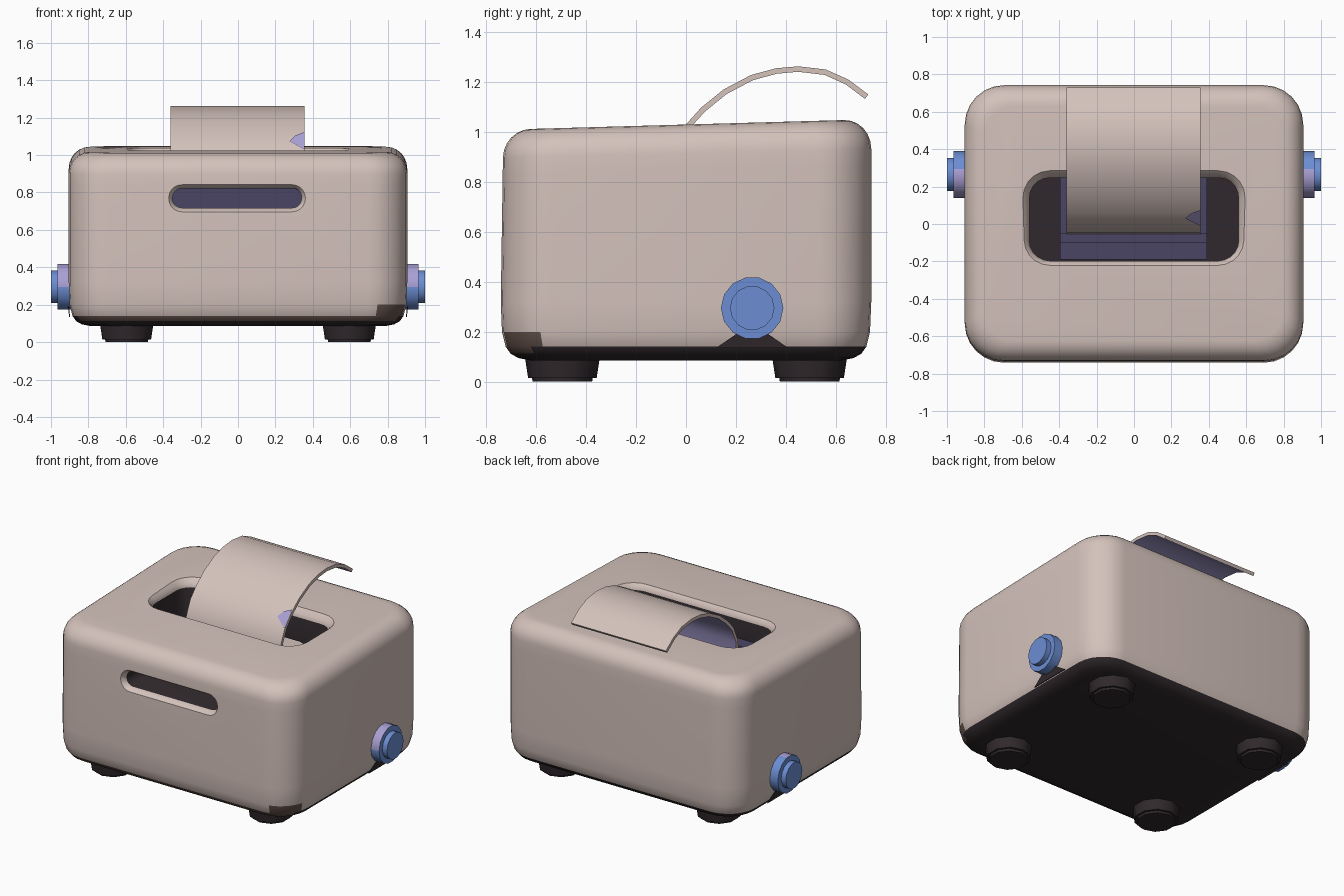
import bpy, bmesh, math
from mathutils import Vector, Matrix

if "Cube" in bpy.data.objects:
    bpy.data.objects.remove(bpy.data.objects["Cube"])


def material(name, rgb):
    m = bpy.data.materials.new(name)
    m.use_nodes = True
    m.diffuse_color = (*rgb, 1)
    m.node_tree.nodes["Principled BSDF"].inputs["Base Color"].default_value = (*rgb, 1)
    return m


CREAM = material("warm cream", (0.66, 0.54, 0.50))
DARK = material("near black", (0.030, 0.022, 0.026))
BROWN = material("dull brown", (0.13, 0.085, 0.07))
BLUE = material("soft blue", (0.15, 0.27, 0.65))
LAVENDER = material("lavender", (0.40, 0.35, 0.66))
PLUM = material("dark plum", (0.07, 0.06, 0.13))


def make(name, bm, mats, angle=40):
    bmesh.ops.recalc_face_normals(bm, faces=bm.faces)
    me = bpy.data.meshes.new(name)
    bm.to_mesh(me)
    bm.free()
    for m in mats:
        me.materials.append(m)
    ob = bpy.data.objects.new(name, me)
    bpy.context.collection.objects.link(ob)
    bpy.ops.object.select_all(action='DESELECT')
    ob.select_set(True)
    bpy.context.view_layer.objects.active = ob
    bpy.ops.object.shade_smooth_by_angle(angle=math.radians(angle))
    return ob


def loft(rings, steps=7, matrix=None):
    """Stack rounded rectangles: each ring is (half width, half depth, radius, height)."""
    bm = bmesh.new()
    loops = []
    for hx, hy, r, z in rings:
        loop = []
        for q, (sx, sy) in enumerate(((1, 1), (-1, 1), (-1, -1), (1, -1))):
            for i in range(steps):
                a = math.pi / 2 * (q + i / (steps - 1))
                loop.append(bm.verts.new((sx * (hx - r) + r * math.cos(a),
                                          sy * (hy - r) + r * math.sin(a), z)))
        loops.append(loop)
    for a, b in zip(loops, loops[1:]):
        for i in range(len(a)):
            j = (i + 1) % len(a)
            bm.faces.new((a[i], a[j], b[j], b[i]))
    bm.faces.new(loops[0])
    bm.faces.new(loops[-1])
    if matrix:
        bmesh.ops.transform(bm, matrix=matrix, verts=bm.verts)
    return bm


# Body shell: soft rounded box with the top rising slightly to the back
HX, HY, R = 0.905, 0.742, 0.21
profile = [(0.12, 0.085), (0.07, 0.095), (0.04, 0.112), (0.02, 0.14), (0.005, 0.2),
           (0, 0.32), (0, 0.85)]
profile += [(0.11 * (1 - math.cos(t)), 0.915 + 0.115 * math.sin(t))
            for t in (math.pi / 2 * i / 6 for i in range(7))]
bm = loft([(HX - d, HY - d, R - d * 0.5, z) for d, z in profile])
for v in bm.verts:
    v.co.z += 0.027 * v.co.y * max(0, v.co.z - 0.3) / 0.7
    if v.co.z > 0.3:
        v.co.y += 0.02 * max(0, -v.co.y) * (v.co.z - 0.3)
body = make("body_shell", bm, [CREAM, DARK, BROWN])


def cut(rings, matrix):
    cutter = make("opening_cutter", loft(rings, 6, matrix), [CREAM])
    cutter.hide_render = True
    mod = body.modifiers.new("opening", 'BOOLEAN')
    mod.operation, mod.solver, mod.object = 'DIFFERENCE', 'EXACT', cutter
    bpy.ops.object.select_all(action='DESELECT')
    body.select_set(True)
    bpy.context.view_layer.objects.active = body
    bpy.ops.object.modifier_apply(modifier="opening")
    bpy.data.objects.remove(cutter)


# Paper well in the top and slot in the front, both with flared rims
cut([(0.56, 0.222, 0.11, 0.5), (0.56, 0.222, 0.11, 0.985), (0.57, 0.232, 0.12, 1.01),
     (0.60, 0.262, 0.15, 1.04), (0.65, 0.31, 0.2, 1.08)], Matrix.Translation((0, 0.025, 0)))
cut([(0.345, 0.052, 0.05, -0.55), (0.345, 0.052, 0.05, 0.70), (0.355, 0.062, 0.06, 0.722),
     (0.385, 0.092, 0.09, 0.76)],
    Matrix.Translation((-0.005, 0, 0.77)) @ Matrix.Rotation(math.pi / 2, 4, 'X'))

# Body colours: dark underside and hollows, brown wear on the lower front
for f in body.data.polygons:
    c, n = f.center, f.normal
    well = abs(c.x) < 0.575 and -0.21 < c.y < 0.26 and 0.4 < c.z < 0.99
    slot = abs(c.x) < 0.36 and -0.70 < c.y < 0 and 0.7 < c.z < 0.84
    if well or slot or c.z < 0.105:
        f.material_index = 1
    elif c.z < 0.14:
        f.material_index = 2 if n.y < -0.3 else 1
    elif c.z < 0.2 and c.x > 0.72 and c.y < -0.58:
        f.material_index = 2
bpy.ops.object.shade_smooth_by_angle(angle=math.radians(40))

# Dark pads joining the underside to the knobs, and the feet
for sx in (-1, 1):
    for sy in (-1, 1):
        bm = bmesh.new()
        bmesh.ops.create_cone(bm, cap_ends=True, segments=10, radius1=0.135, radius2=0.155,
                              depth=0.13, matrix=Matrix.Translation((sx * 0.595, sy * 0.495, 0.065)))
        rim = [e for e in bm.edges if all(v.co.z < 0.01 for v in e.verts)]
        bmesh.ops.bevel(bm, geom=rim, offset=0.015, segments=2, affect='EDGES')
        make(f"{'back' if sy > 0 else 'front'}_{'left' if sx > 0 else 'right'}_foot", bm, [DARK])

# Side knobs
for sx in (-1, 1):
    side = "left" if sx > 0 else "right"
    bm = bmesh.new()
    bmesh.ops.create_cone(bm, cap_ends=True, segments=14, radius1=0.125, radius2=0.125, depth=0.12)
    rim = [e for e in bm.edges if all(v.co.z > 0.05 for v in e.verts)]
    bmesh.ops.bevel(bm, geom=rim, offset=0.035, segments=2, affect='EDGES')
    bmesh.ops.transform(bm, verts=bm.verts, matrix=Matrix.Translation((sx * 0.94, 0.265, 0.295))
                        @ Matrix.Rotation(sx * math.pi / 2, 4, 'Y'))
    bm.normal_update()
    for f in bm.faces:
        c = f.calc_center_median()
        if abs(c.x) < 0.95 and abs(f.normal.x) < 0.1 and c.y < 0.27 and c.z > 0.3:
            f.material_index = 1
    make(side + "_knob", bm, [BLUE, LAVENDER])
    bm = bmesh.new()
    pad = [bm.verts.new((sx * x, y, z)) for x, y, z in
           ((0.898, 0.12, 0.135), (0.904, 0.2, 0.19), (0.904, 0.33, 0.19), (0.898, 0.41, 0.135))]
    face = bm.faces.new(pad)
    ext = bmesh.ops.extrude_face_region(bm, geom=[face])["geom"]
    for v in ext:
        if isinstance(v, bmesh.types.BMVert):
            v.co.x += sx * 0.005
    make(side + "_knob_pad", bm, [DARK])

# Inner paper tray: stepped block in the well
for name, y, w, z in (("tray_front_step", -0.145, 0.09, 0.86), ("tray_middle_step", -0.075, 0.05, 0.82),
                      ("tray_floor", 0.1, 0.3, 0.72)):
    bm = bmesh.new()
    bmesh.ops.create_cube(bm, size=1, matrix=Matrix.Translation((-0.003, y, (z + 0.48) / 2))
                          @ Matrix.Diagonal((0.785, w, z - 0.48, 1)))
    make(name, bm, [PLUM])

# Paper sheet: curved strip, cream outside and lavender inside
curve = [Vector(p) for p in ((-0.06, 0.75), (-0.045, 0.93), (0.0, 1.03), (0.06, 1.097),
                             (0.15, 1.17), (0.26, 1.228), (0.36, 1.255), (0.45, 1.263),
                             (0.56, 1.25), (0.65, 1.21), (0.73, 1.15))]
bm = bmesh.new()
rows = []
for i, p in enumerate(curve):
    t = (curve[min(i + 1, len(curve) - 1)] - curve[max(i - 1, 0)]).normalized()
    q = p + Vector((t.y, -t.x)) * 0.022
    rows.append([bm.verts.new((x, s.x, s.y)) for x, s in
                 ((-0.36, p), (0.355, p), (0.355, q), (-0.36, q))])
for a, b in zip(rows, rows[1:]):
    for k in range(4):
        j = (k + 1) % 4
        bm.faces.new((a[k], a[j], b[j], b[k])).material_index = 1 if k == 2 else 0
bm.faces.new(rows[0])
bm.faces.new(rows[-1])
make("paper_sheet", bm, [CREAM, LAVENDER])

# Lavender fold on the paper edge
bm = bmesh.new()
for dy in (-0.006,):
    bm.faces.new([bm.verts.new((x, 0.9 * (z - 1.03) + dy, z + 0.004)) for x, z in
                  ((0.275, 1.07), (0.356, 1.025), (0.356, 1.12), (0.305, 1.10))])
bmesh.ops.solidify(bm, geom=bm.faces[:], thickness=0.004)
make("paper_fold", bm, [LAVENDER])
